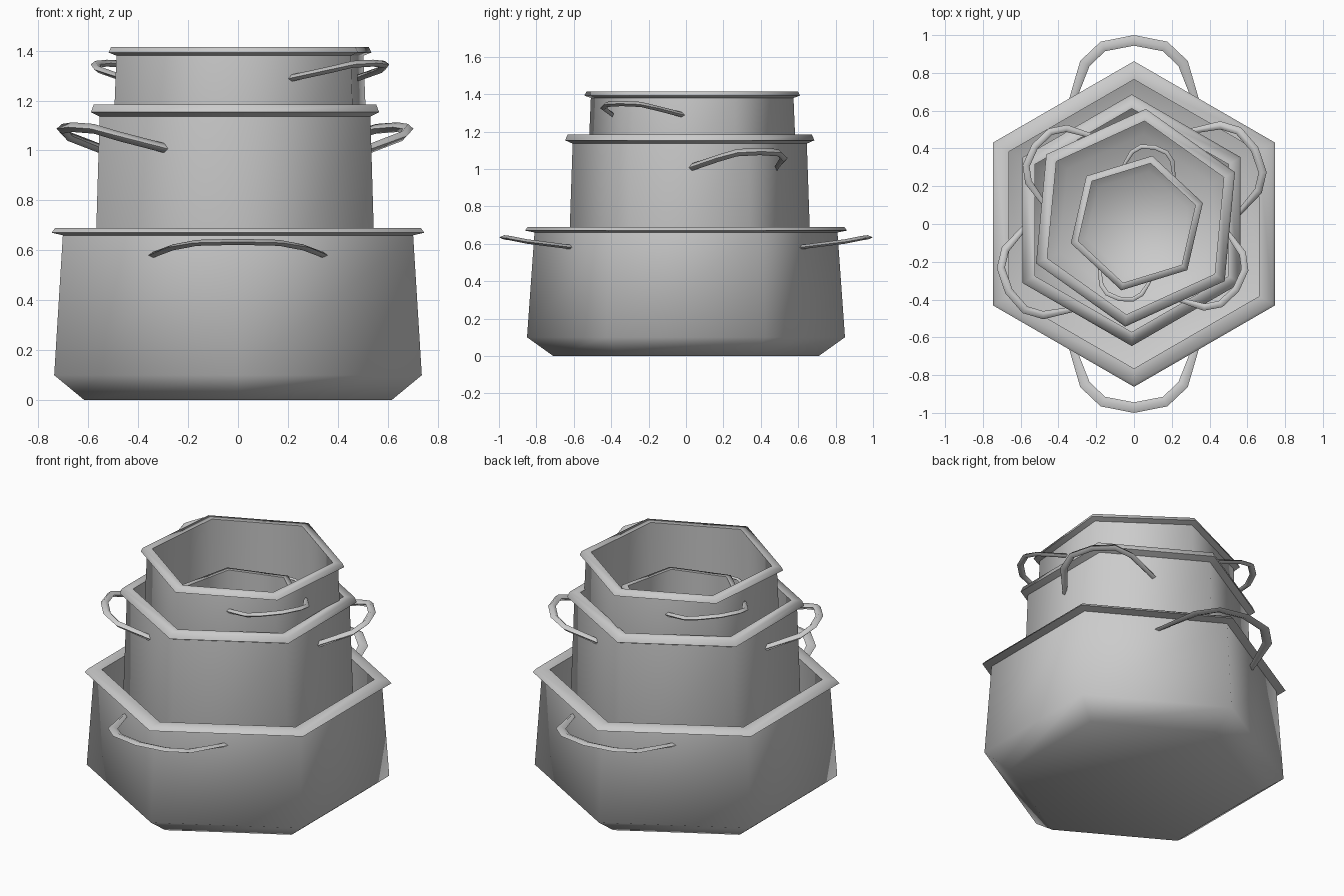
import bpy, bmesh, math
from mathutils import Vector, Matrix

if "Cube" in bpy.data.objects:
    bpy.data.objects.remove(bpy.data.objects["Cube"])

# (radius, z) of the hexagonal pot: outside, rolled rim, inside
PROFILE = [(0.71, 0), (0.85, 0.10), (0.81, 0.66), (0.862, 0.671), (0.845, 0.69),
           (0.765, 0.69), (0.80, 0.12), (0.66, 0.05)]
# half of the handle path: sideways, outward, z
HALF = [(0.345, 0.60, 0.58), (0.26, 0.85, 0.612), (0.165, 0.94, 0.630)]


def pot_body(bm):
    rings = []
    for r, z in PROFILE:
        rings.append([bm.verts.new((r * math.cos(math.radians(30 + 60 * i)),
                                    r * math.sin(math.radians(30 + 60 * i)), z))
                      for i in range(6)])
    for a, b in zip(rings, rings[1:]):
        for i in range(6):
            j = (i + 1) % 6
            bm.faces.new((a[i], a[j], b[j], b[i]))
    bm.faces.new(rings[0][::-1])
    bm.faces.new(rings[-1])


def handle(bm, sign):
    path = [Vector(p) for p in HALF] + [Vector((0, 0.972, 0.634))]
    path += [Vector((-x, y, z)) for x, y, z in reversed(HALF)]
    rings = []
    for k, p in enumerate(path):
        t = path[min(k + 1, len(path) - 1)] - path[max(k - 1, 0)]
        side = Vector((t.y, -t.x, 0)).normalized()
        wide = 0.016 if k in (0, len(path) - 1) else 0.028
        rings.append([bm.verts.new(Matrix.Rotation(0 if sign > 0 else math.pi, 3, 'Z') @ (p + o))
                      for o in (side * wide, Vector((0, 0, 0.012)),
                                -side * wide, Vector((0, 0, -0.012)))])
    for a, b in zip(rings, rings[1:]):
        for i in range(4):
            j = (i + 1) % 4
            bm.faces.new((a[i], a[j], b[j], b[i]))
    bm.faces.new(rings[0])
    bm.faces.new(rings[-1])


def make(name, builders, loc, angle, scale):
    bm = bmesh.new()
    for build in builders:
        build(bm)
    bmesh.ops.recalc_face_normals(bm, faces=bm.faces[:])
    me = bpy.data.meshes.new(name)
    bm.to_mesh(me)
    bm.free()
    ob = bpy.data.objects.new(name, me)
    bpy.context.collection.objects.link(ob)
    ob.location = loc
    ob.rotation_euler.z = math.radians(angle)
    ob.scale = scale
    bpy.ops.object.select_all(action='DESELECT')
    ob.select_set(True)
    bpy.context.view_layer.objects.active = ob
    bpy.ops.object.shade_smooth_by_angle(angle=math.radians(62))


# nested pots: name, centre x/y, bottom z, top z, width scale, turn
POTS = [("large_pot", 0, 0, 0, 0.69, 1.0, 0),
        ("tall_pot", -0.012, 0.02, 0.066, 1.184, 0.773, -60),
        ("medium_pot", 0.008, 0.033, 0.62, 1.414, 0.672, 54.6),
        ("small_pot", 0.015, 0.005, 0.68, 1.19, 0.424, -13)]
for name, x, y, z0, z1, s, turn in POTS:
    scale = (s, s, (z1 - z0) / 0.69)
    make(name, [pot_body], (x, y, z0), turn, scale)
    make(name + "_handles", [lambda b: handle(b, 1), lambda b: handle(b, -1)],
         (x, y, z0), turn, scale)
